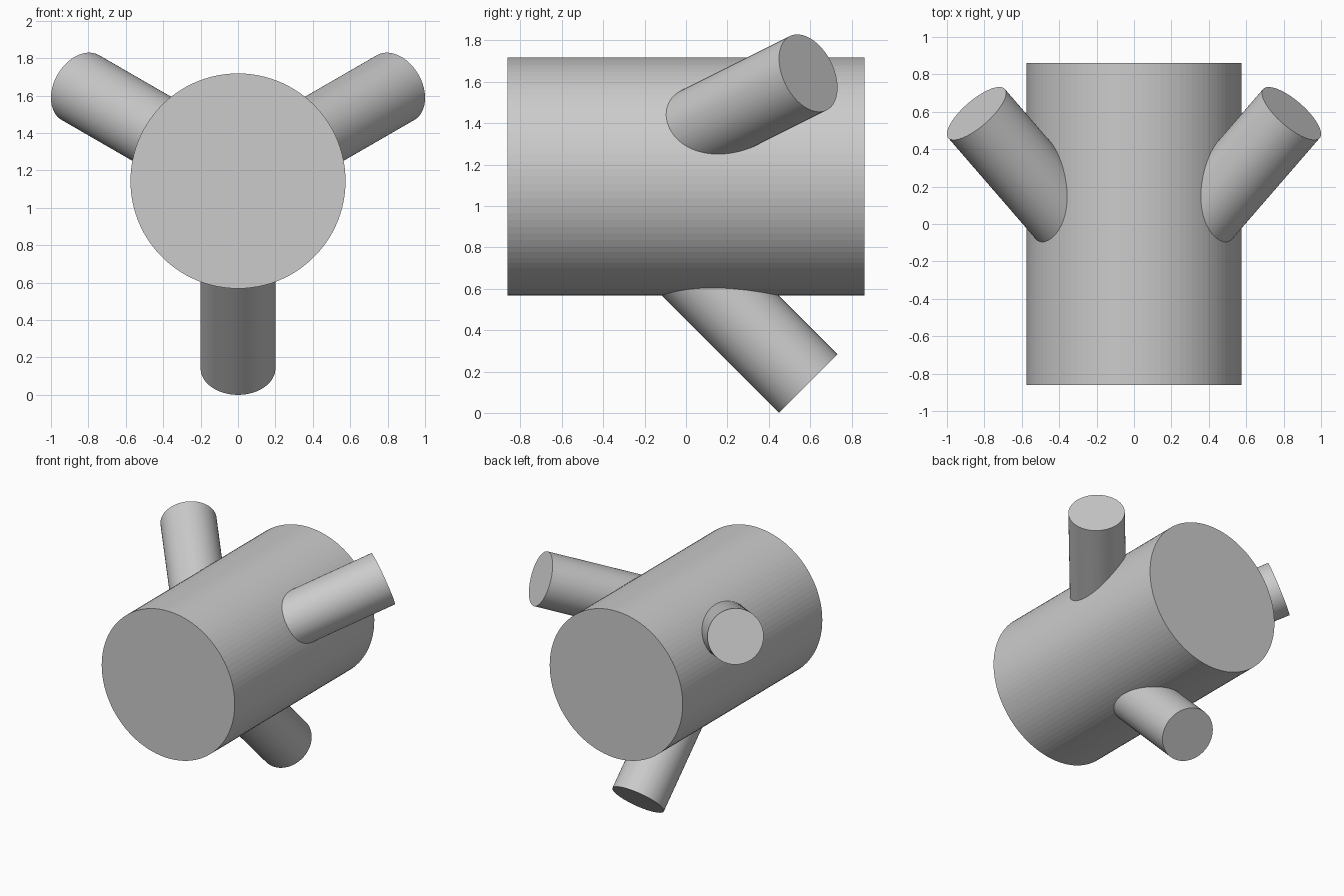
import bpy
from math import radians, sin, cos
from mathutils import Vector

if "Cube" in bpy.data.objects:
    bpy.data.objects.remove(bpy.data.objects["Cube"], do_unlink=True)

# Single plain grey
grey = bpy.data.materials.new("plain_grey")
grey.use_nodes = True
grey.diffuse_color = (0.6, 0.6, 0.6, 1)
grey.node_tree.nodes["Principled BSDF"].inputs["Base Color"].default_value = (0.6, 0.6, 0.6, 1)


def rod(name, start, end, radius, sides=100):
    """Flat-faceted capped cylinder between two points."""
    start, end = Vector(start), Vector(end)
    axis = end - start
    bpy.ops.mesh.primitive_cylinder_add(
        vertices=sides, radius=radius, depth=axis.length,
        location=(start + end) / 2,
        rotation=axis.to_track_quat('Z', 'Y').to_euler())
    obj = bpy.context.object
    obj.name = name
    obj.data.materials.append(grey)
    return obj


# Large drum lying front to back
body = rod("drum_body", (0, -0.862, 1.143), (0, 0.862, 1.143), 0.575)

# Three struts leaning backwards at 45 degrees, spread evenly around the drum
strut_ends = {
    "left_strut": (30, (0.842, 0.591, 1.642)),
    "right_strut": (150, (-0.842, 0.591, 1.642)),
    "lower_strut": (270, (0, 0.591, 0.141)),
}
for name, (angle, tip) in strut_ends.items():
    a = radians(angle)
    lean = Vector((cos(a), 1, sin(a))).normalized()
    strut = rod(name, Vector(tip) - lean * 1.2, tip, 0.2)
    # Trim the hidden part so the strut meets the drum surface
    trim = strut.modifiers.new("trim", 'BOOLEAN')
    trim.operation = 'DIFFERENCE'
    trim.solver = 'EXACT'
    trim.object = body
